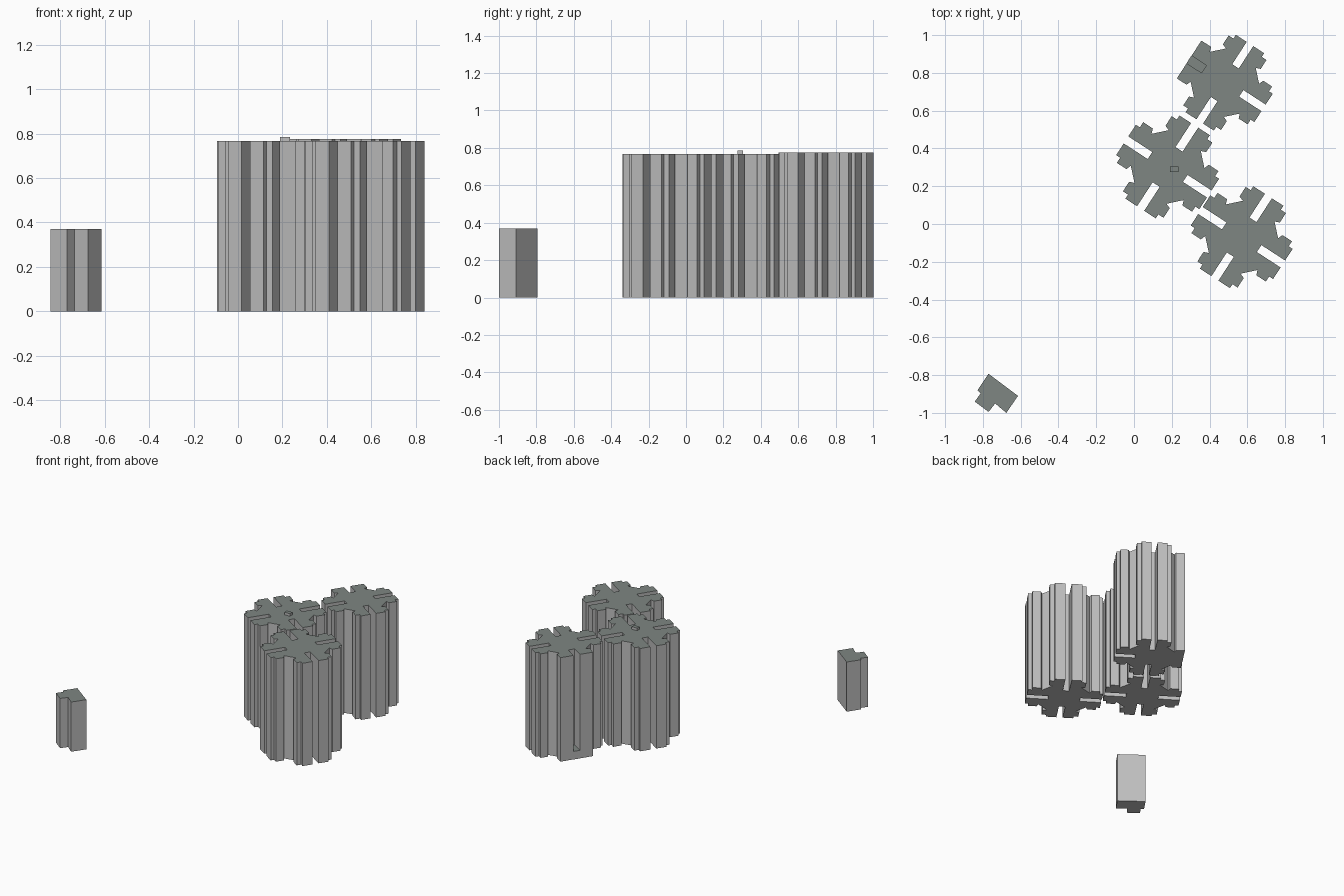
import bpy, bmesh, math
from mathutils import Matrix, Vector

cube = bpy.data.objects.get("Cube")
if cube:
    bpy.data.objects.remove(cube, do_unlink=True)


def material(name, color):
    m = bpy.data.materials.new(name)
    m.use_nodes = True
    m.diffuse_color = color
    m.node_tree.nodes["Principled BSDF"].inputs["Base Color"].default_value = color
    return m


WALL = material("wall grey", (0.52, 0.52, 0.52, 1))
ROOF = material("roof slate", (0.21, 0.24, 0.225, 1))
ANGLE = math.radians(-33)


def prism(name, outline, bottom, top):
    """Extrude a flat outline; upward faces take the roof colour."""
    bm = bmesh.new()
    base = bm.faces.new([bm.verts.new((x, y, bottom)) for x, y in outline])
    result = bmesh.ops.extrude_face_region(bm, geom=[base])
    moved = [g for g in result["geom"] if isinstance(g, bmesh.types.BMVert)]
    bmesh.ops.translate(bm, verts=moved, vec=(0, 0, top - bottom))
    bmesh.ops.recalc_face_normals(bm, faces=bm.faces)
    for f in bm.faces:
        f.material_index = 1 if f.normal.z > 0.5 else 0
    mesh = bpy.data.meshes.new(name)
    bm.to_mesh(mesh)
    bm.free()
    mesh.materials.append(WALL)
    mesh.materials.append(ROOF)
    obj = bpy.data.objects.new(name, mesh)
    bpy.context.collection.objects.link(obj)
    return obj


def place(points, center, angle, scale=1.0):
    rot = Matrix.Rotation(angle, 2)
    return [rot @ Vector(p) * scale + Vector(center) for p in points]


# Half of one tower arm: shoulder, stepped finger, slot in the middle
STEPPED = [(0.165, 0.1), (0.175, 0.127), (0.235, 0.127), (0.235, 0.095),
           (0.26, 0.095), (0.26, 0.022), (0.11, 0.022)]
BLUNT = [(0.165, 0.1), (0.175, 0.127), (0.24, 0.127), (0.24, 0.025), (0.14, 0.025)]


def tower(name, center, top, scale=1.0, blunt_arm=None):
    outline = []
    for i in range(4):
        half = BLUNT if i == blunt_arm else STEPPED
        arm = [(x, -y) for x, y in half] + half[::-1]
        outline += place(arm, center, ANGLE + i * math.pi / 2, scale)
    return prism(name, outline, 0, top)


# Three cross-shaped towers
tower("middle_tower", (0.178, 0.302), 0.766, 1.01)
tower("front_tower", (0.57, -0.07), 0.766)
back = (0.481, 0.748)
tower("back_tower", back, 0.775, 0.94, blunt_arm=2)

# Low block closing the foot of the back tower's slot
foot = [(0.13, -0.027), (0.241, -0.027), (0.241, 0.027), (0.13, 0.027)]
prism("slot_foot", place(foot, back, ANGLE + math.pi, 0.94), 0, 0.06)

# Roof box on the middle tower
prism("roof_box", [(0.19, 0.275), (0.235, 0.275), (0.235, 0.305), (0.19, 0.305)], 0.76, 0.785)

# Separate small block with a notched front
prism("small_block", [(-0.77, -0.793), (-0.614, -0.91), (-0.676, -1.0), (-0.735, -0.95),
                      (-0.77, -0.995), (-0.843, -0.94), (-0.812, -0.897), (-0.828, -0.88)], 0, 0.37)
